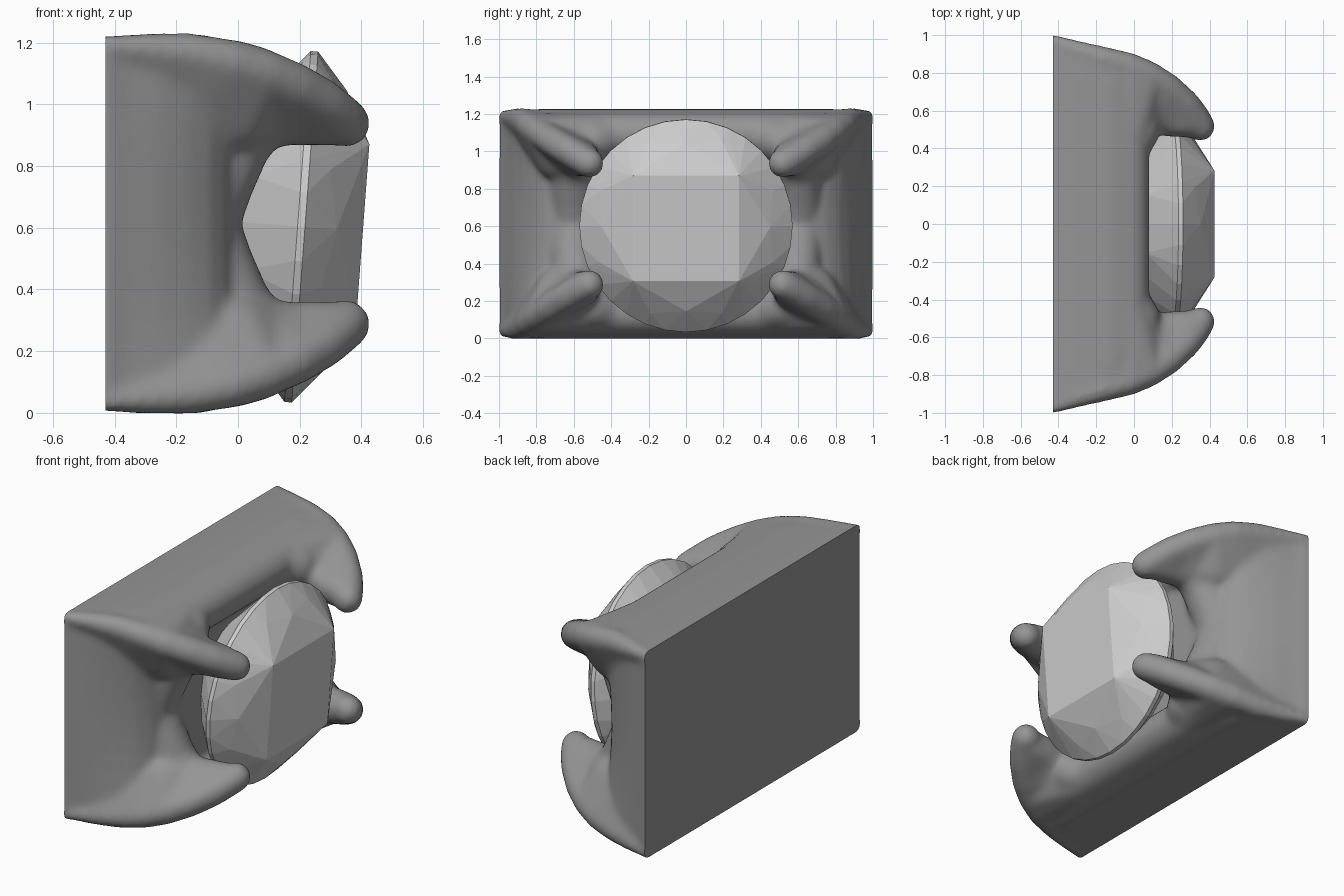
import bpy, bmesh
from math import sin, cos, pi, radians
from mathutils import Vector, Matrix

if "Cube" in bpy.data.objects:
    bpy.data.objects.remove(bpy.data.objects["Cube"])

MID = 0.613  # mid height of the setting


def new_object(name, bm):
    mesh = bpy.data.meshes.new(name)
    bm.to_mesh(mesh)
    bm.free()
    obj = bpy.data.objects.new(name, mesh)
    bpy.context.collection.objects.link(obj)
    return obj


def hull(bm, points):
    """Add a convex hull around the points as a closed shell."""
    tmp = bmesh.new()
    for p in points:
        tmp.verts.new(p)
    res = bmesh.ops.convex_hull(tmp, input=tmp.verts[:])
    junk = [g for g in set(res["geom_interior"] + res["geom_unused"])
            if isinstance(g, bmesh.types.BMVert)]
    bmesh.ops.delete(tmp, geom=junk, context='VERTS')
    bmesh.ops.recalc_face_normals(tmp, faces=tmp.faces[:])
    mesh = bpy.data.meshes.new("tmp")
    tmp.to_mesh(mesh)
    tmp.free()
    bm.from_mesh(mesh)
    bpy.data.meshes.remove(mesh)


def ball(x, y, z, r):
    pts = []
    for i in range(1, 10):
        a = pi * i / 10
        for j in range(20):
            b = 2 * pi * j / 20
            pts.append((x + r * cos(a), y + r * sin(a) * cos(b), z + r * sin(a) * sin(b)))
    return pts + [(x + r, y, z), (x - r, y, z)]


# Block: lofted sections (x, half width at corners, half width at middle, half height)
sections = [(-.56, 1.005, 1.005, .605), (-.43, .998, 1.0, .605), (-.36, .965, .968, .61),
            (-.25, .935, .92, .613), (-.16, .91, .868, .612), (-.09, .885, .815, .605),
            (-.04, .855, .75, .59), (-.01, .80, .68, .57), (.005, .72, .60, .55)]
bm = bmesh.new()
N = 12
rings = []
for x, c, w, h in sections:
    side = [(w + (c - w) * abs(-1 + 2 * i / N) ** 2, -1 + 2 * i / N) for i in range(N + 1)]
    loop = [(y, t * h) for y, t in side] + [(-y, t * h) for y, t in reversed(side)]
    rings.append([bm.verts.new((x, y, MID + z)) for y, z in loop])
for a, b in zip(rings, rings[1:]):
    for i in range(len(a)):
        j = (i + 1) % len(a)
        bm.faces.new((a[i], a[j], b[j], b[i]))
bm.faces.new(rings[0])
bm.faces.new(rings[-1])
bmesh.ops.recalc_face_normals(bm, faces=bm.faces[:])

# Claw stations: x, outer ridge (y, z, radius), inner side (y, z, radius)
claw = [(-.56, (.975, .575, .032), (.80, .50, .08)),
        (-.43, (.970, .575, .034), (.80, .50, .08)),
        (-.30, (.920, .565, .052), (.78, .46, .12)),
        (-.15, (.870, .550, .068), (.73, .42, .14)),
        (-.02, (.832, .522, .075), (.66, .37, .15)),
        (.08, (.785, .490, .078), (.60, .373, .125)),
        (.18, (.718, .445, .080), (.562, .352, .10)),
        (.27, (.635, .393, .080), (.550, .345, .093)),
        (.325, (.562, .348, .080), (.538, .335, .083)),
        (.350, (.517, .325, .080), (.517, .325, .080))]
# Rounded notch between upper and lower claws (x, y, z, radius)
notch = [(-.115, .60, 0, .12), (-.08, .60, .13, .13), (-.015, .59, .28, .13), (.08, .585, .373, .12)]
for sy in (-1, 1):
    for sz in (-1, 1):
        def at(x, y, z, r):
            return ball(x, sy * y, MID + sz * z, r)
        balls = [at(x, *o) + at(x, *i) for x, o, i in claw]
        for a, b in zip(balls, balls[1:]):
            hull(bm, a + b)
        balls = [at(*n) for n in notch]
        for a, b in zip(balls, balls[1:]):
            hull(bm, a + b)
        # fillets where claw meets lip
        hull(bm, at(-.035, .40, .47, .115) + at(.02, .50, .44, .12) + at(.0, .66, .47, .1))
        hull(bm, at(-.035, .45, .475, .117) + at(-.02, .832, .522, .075)
             + at(.08, .785, .490, .078) + at(.06, .60, .40, .12))

# Lips between the claws above and below the stone
for sz in (-1, 1):
    front = [p for s in (-1, 1) for p in ball(-.035, s * .6, MID + sz * .475, .117)]
    rear = [p for s in (-1, 1) for p in ball(-.14, s * .75, MID + sz * .5, .115)]
    hull(bm, front + rear)

# Fuse and soften the setting
setting = new_object("setting", bm)
rm = setting.modifiers.new("fuse", 'REMESH')
rm.mode = 'VOXEL'
rm.voxel_size = 0.015
sm = setting.modifiers.new("soften", 'SMOOTH')
sm.factor = 0.5
sm.iterations = 18
dg = bpy.context.evaluated_depsgraph_get()
fused = bpy.data.meshes.new_from_object(setting.evaluated_get(dg))
setting.modifiers.clear()

# Flat back
bm = bmesh.new()
bm.from_mesh(fused)
cut = bmesh.ops.bisect_plane(bm, geom=bm.verts[:] + bm.edges[:] + bm.faces[:],
                             plane_co=(-.43, 0, 0), plane_no=(-1, 0, 0), clear_outer=True)
edges = [e for e in cut["geom_cut"] if isinstance(e, bmesh.types.BMEdge)]
bmesh.ops.contextual_create(bm, geom=edges)
bmesh.ops.recalc_face_normals(bm, faces=bm.faces[:])
bm.to_mesh(setting.data)
bm.free()
bpy.data.meshes.remove(fused)
bpy.ops.object.select_all(action='DESELECT')
setting.select_set(True)
bpy.context.view_layer.objects.active = setting
bpy.ops.object.shade_smooth_by_angle(angle=radians(60))
metal = bpy.data.materials.new("dark_metal")
metal.diffuse_color = (.3, .3, .3, 1)
metal.use_nodes = True
metal.node_tree.nodes["Principled BSDF"].inputs["Base Color"].default_value = metal.diffuse_color
setting.data.materials.append(metal)

# Gem: rings (count, start angle, radius, height along axis), tilted slightly down
gem_rings = [(4, 45, .40, .20), (4, 0, .45, .115), (8, 22.5, .50, .08),
             (32, 0, .57, .012), (32, 0, .57, -.012), (8, 22.5, .40, -.17),
             (8, 0, .22, -.31), (1, 0, 0, -.42)]
pts = []
for n, start, r, h in gem_rings:
    for i in range(n):
        a = radians(start) + 2 * pi * i / n
        pts.append(Vector((h, r * sin(a), r * cos(a))))
bm = bmesh.new()
hull(bm, pts)
bmesh.ops.dissolve_limit(bm, angle_limit=radians(1), verts=bm.verts[:], edges=bm.edges[:])
bm.transform(Matrix.Translation((.205, 0, .603)) @ Matrix.Rotation(.075, 4, 'Y'))
new_object("gem", bm)
